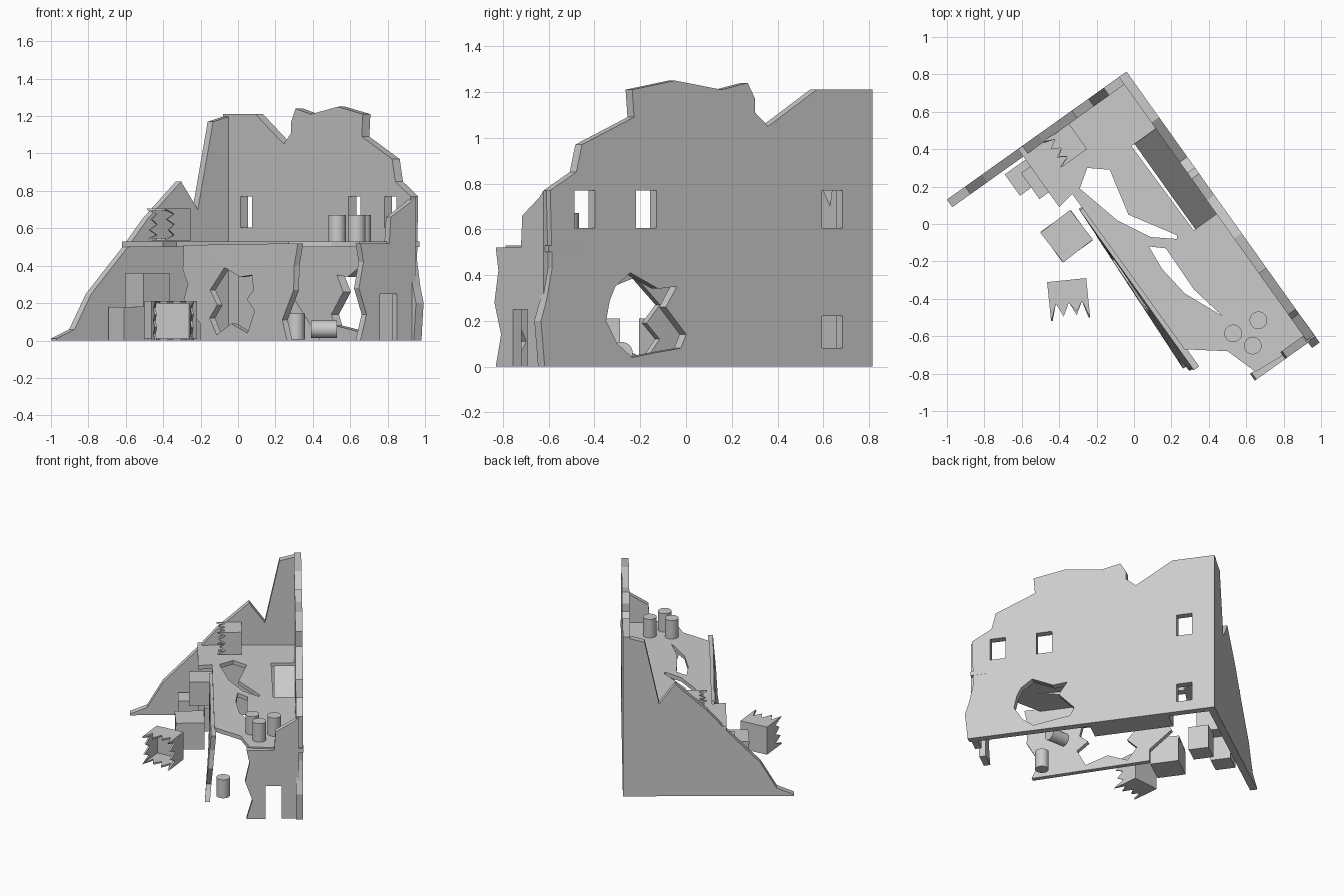
import bpy, bmesh, math
from mathutils import Matrix, Vector

cube = bpy.data.objects.get("Cube")
if cube:
    bpy.data.objects.remove(cube, do_unlink=True)

stone = bpy.data.materials.new("plain grey")
stone.use_nodes = True
grey = (0.6, 0.6, 0.6, 1)
stone.diffuse_color = grey
stone.node_tree.nodes["Principled BSDF"].inputs["Base Color"].default_value = grey

# House frame: u runs along the long back wall, v along the side wall
CORNER = Vector((-0.04, 0.815, 0))
U = Vector((0.58, -0.814, 0))
V = Vector((-0.814, -0.58, 0))
TURN = math.radians(35.5)


def place(u, v, z):
    return CORNER + U * u + V * v + Vector((0, 0, z))


def finish(bm, name):
    bmesh.ops.recalc_face_normals(bm, faces=bm.faces)
    mesh = bpy.data.meshes.new(name)
    bm.to_mesh(mesh)
    bm.free()
    mesh.materials.append(stone)
    obj = bpy.data.objects.new(name, mesh)
    bpy.context.collection.objects.link(obj)
    return obj


def slab(name, outline, holes, thickness, mapping):
    """Flat outline with holes, thickened and then mapped into the house."""
    bm = bmesh.new()
    edges = []
    for loop in [outline] + holes:
        verts = [bm.verts.new((a, b, 0)) for a, b in loop]
        for i, vert in enumerate(verts):
            edges.append(bm.edges.new((vert, verts[i - 1])))
    bmesh.ops.triangle_fill(bm, edges=edges, use_beauty=True, normal=(0, 0, 1))
    bmesh.ops.dissolve_limit(bm, angle_limit=0.01, verts=[], edges=bm.edges)
    result = bmesh.ops.extrude_face_region(bm, geom=list(bm.faces), use_keep_orig=True)
    for item in result["geom"]:
        if isinstance(item, bmesh.types.BMVert):
            item.co.z = thickness
    for vert in bm.verts:
        vert.co = mapping(*vert.co)
    return finish(bm, name)


def rect(a, b, low, high):
    return [(a, low), (b, low), (b, high), (a, high)]


# Long back wall with broken top, windows and a blasted hole
back_outline = [
    (0, 0), (0, 1.21), (0.3, 1.21), (0.56, 1.05), (0.63, 1.11), (0.63, 1.17),
    (0.67, 1.24), (0.81, 1.21), (1.06, 1.25), (1.29, 1.21), (1.28, 1.09),
    (1.56, 0.97), (1.59, 0.85), (1.73, 0.77), (1.72, 0.43), (1.75, 0.29),
    (1.78, 0.2), (1.76, 0)]
blast = [
    (1.3, 0.41), (1.15, 0.34), (1.05, 0.35), (1.11, 0.26), (1, 0.14),
    (1.03, 0.08), (1.17, 0.06), (1.29, 0.04), (1.37, 0.1), (1.43, 0.2),
    (1.41, 0.29), (1.38, 0.35)]
windows = [rect(u, u + 0.11, 0.605, 0.77) for u in (0.16, 1.16, 1.49)]
windows.append(rect(0.16, 0.27, 0.08, 0.22))
slab("back_wall", back_outline, windows + [blast], 0.05, lambda a, b, t: place(a, t, b))

# Crumbling side wall
side_outline = [
    (0, 0), (0, 1.21), (0.15, 1.17), (0.25, 0.7), (0.36, 0.85), (0.58, 0.65),
    (0.71, 0.5), (0.95, 0.25), (1.06, 0.06), (1.18, 0.01), (1.18, 0)]
slab("side_wall", side_outline, [], 0.05, lambda a, b, t: place(t, a, b))

# Leaning front wall with a ragged opening
front_outline = [
    (0.46, 0.51), (0.45, 0.38), (0.5, 0.3), (0.46, 0.22), (0.62, 0.09),
    (0.62, 0), (1.47, 0), (1.41, 0.11), (1.5, 0.27), (1.49, 0.4), (1.51, 0.52)]
ragged_hole = [
    (0.84, 0.39), (0.99, 0.34), (1.1, 0.35), (1.12, 0.27), (1.06, 0.22),
    (1.14, 0.16), (1.08, 0.04), (0.92, 0.09), (0.78, 0.03), (0.71, 0.12),
    (0.78, 0.19), (0.71, 0.27)]


def leaning(a, b, t):
    return place(a, 0.6 + t + 0.08 * (a - 0.45) * (0.5 - b), b)


slab("front_wall", front_outline, [ragged_hole], 0.035, leaning)

# End wall with a doorway cut into its outline
end_outline = [
    (0.03, 0), (0.03, 0.77), (0.06, 0.74), (0.19, 0.66), (0.2, 0.52),
    (0.39, 0.52), (0.37, 0.42), (0.4, 0.28), (0.35, 0.14), (0.39, 0),
    (0.26, 0), (0.26, 0.25), (0.15, 0.25), (0.15, 0)]
slab("end_wall", end_outline, [], 0.045, lambda a, b, t: place(1.7 + t, a, b))

# Upper floor with stairwell and collapsed patches
floor_outline = [
    (-0.04, 0.79), (-0.62, 0.4), (-0.4, 0.09), (-0.33, 0.16), (0.27, -0.67),
    (0.5, -0.68), (0.65, -0.79), (0.97, -0.6)]
stairwell = [tuple(place(u, v, 0).xy) for u, v in
             ((0.34, 0.05), (0.9, 0.05), (0.9, 0.2), (0.34, 0.21))]
collapse_a = [
    (-0.25, 0.3), (-0.13, 0.29), (-0.03, 0.05), (0.23, -0.06), (0.23, -0.08),
    (0.09, -0.07), (-0.09, 0.02), (-0.29, 0.19)]
collapse_b = [
    (0.08, -0.12), (0.17, -0.13), (0.32, -0.35), (0.47, -0.49),
    (0.27, -0.37), (0.15, -0.24)]
slab("upper_floor", floor_outline, [stairwell, collapse_a, collapse_b], 0.03,
     lambda a, b, t: Vector((a, b, 0.5 + t)))

# Solid stair ramp
slab("stair_ramp", [(0.34, 0), (0.34, 0.51), (0.9, 0)], [], 0.14,
     lambda a, b, t: place(a, 0.05 + t, b))


# Closed crates
def crate(name, centre, size, height, turn=TURN):
    bm = bmesh.new()
    bmesh.ops.create_cube(bm, size=1)
    bmesh.ops.scale(bm, vec=(size, size, height), verts=bm.verts)
    obj = finish(bm, name)
    obj.location = centre
    obj.rotation_euler.z = turn
    return obj


crate("crate_stack_outer", place(0.14, 0.78, 0.09), 0.14, 0.18)
crate("crate_stack_inner", place(0.25, 0.6, 0.09), 0.14, 0.18)
crate("crate_stack_top", place(0.2, 0.69, 0.27), 0.17, 0.18)
crate("yard_crate", (-0.36, -0.065, 0.1), 0.2, 0.18)
crate("yard_crate_lid", (-0.36, -0.065, 0.2), 0.2, 0.02, TURN + 0.04)


# Hollow crates with a splintered open end
def broken_crate(name, centre, size, depth, tooth, turn):
    bm = bmesh.new()
    h = size / 2
    corners = [Vector(c) for c in ((-h, -h, 0), (h, -h, 0), (h, h, 0), (-h, h, 0))]
    base = [bm.verts.new(c) for c in corners]
    bm.faces.new(base)
    steps = 6
    rim = []
    for i in range(4):
        for s in range(steps):
            point = corners[i].lerp(corners[(i + 1) % 4], s / steps)
            point.z = depth - (tooth if s % 2 else 0.2 * tooth * (s % 3))
            rim.append(bm.verts.new(point))
    for i in range(4):
        span = [rim[(i * steps + s) % len(rim)] for s in range(steps + 1)]
        bm.faces.new([base[i], base[(i + 1) % 4]] + span[::-1])
    obj = finish(bm, name)
    obj.location = centre
    obj.rotation_euler = (math.pi / 2, 0, turn)
    shell = obj.modifiers.new("planks", "SOLIDIFY")
    shell.thickness = 0.012
    return obj


broken_crate("broken_yard_crate", (-0.36, -0.3, 0.105), 0.21, 0.21, 0.09, 0.1)
broken_crate("broken_upper_crate", (-0.3, 0.47, 0.62), 0.17, 0.17, 0.06,
             TURN - math.pi / 2)


# Barrels
def barrel(name, centre, length=0.14, lying=False):
    bm = bmesh.new()
    bmesh.ops.create_cone(bm, cap_ends=True, segments=32, radius1=0.047,
                          radius2=0.047, depth=length)
    if lying:
        spin = Matrix.Rotation(math.pi / 2, 3, "Y")
        bmesh.ops.rotate(bm, matrix=spin, verts=bm.verts)
    for face in bm.faces:
        face.smooth = len(face.verts) == 4
    for edge in bm.edges:
        edge.smooth = all(len(f.verts) == 4 for f in edge.link_faces)
    obj = finish(bm, name)
    obj.location = centre
    return obj


for i, (x, y) in enumerate(((0.53, -0.585), (0.665, -0.515), (0.635, -0.65))):
    barrel("upper_barrel_%d" % (i + 1), (x, y, 0.6))
barrel("ground_barrel", (0.31, -0.62, 0.075))
barrel("fallen_barrel", (0.46, -0.28, 0.06), lying=True)
